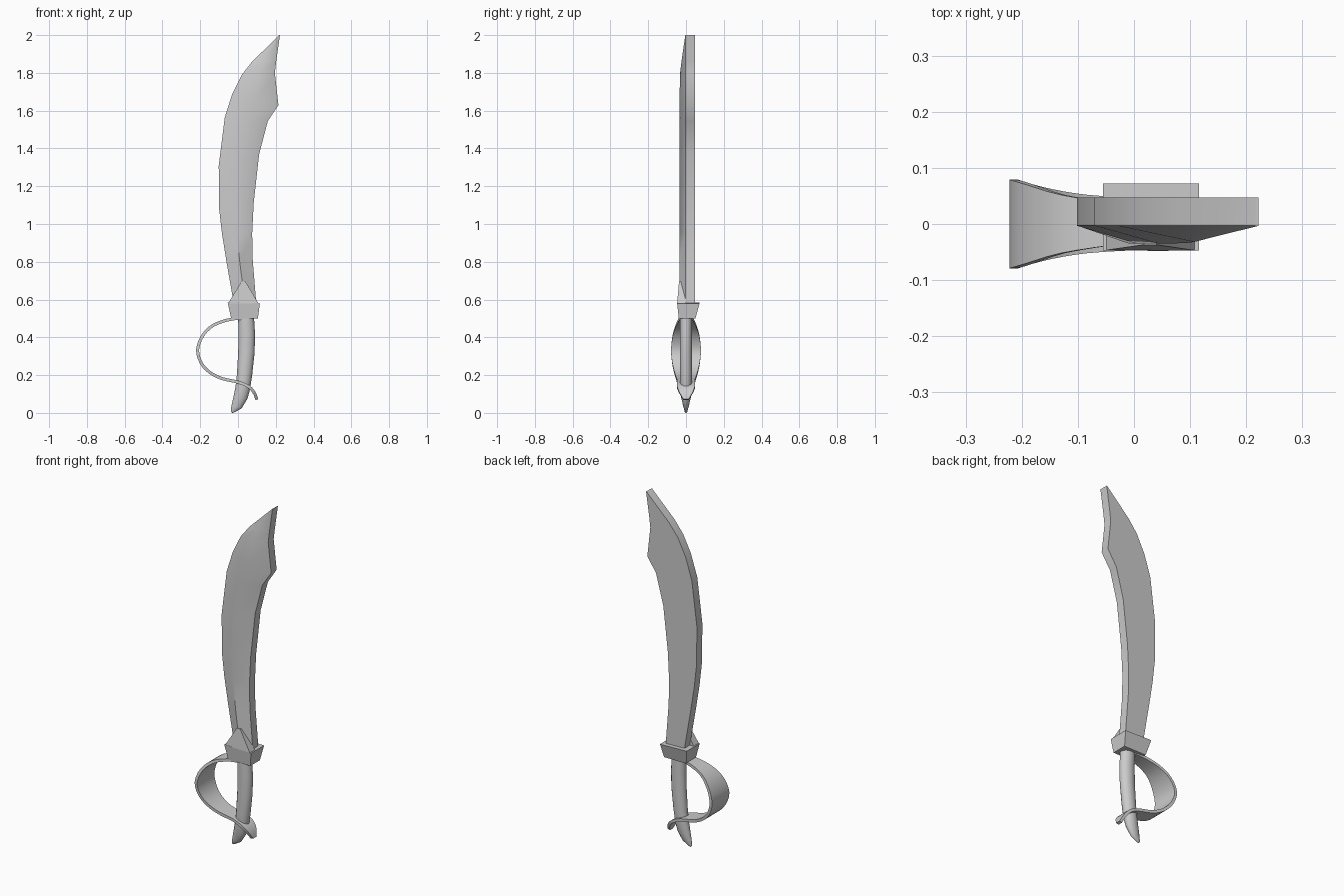
import bpy, bmesh, math
from mathutils import Vector

if "Cube" in bpy.data.objects:
    bpy.data.objects.remove(bpy.data.objects["Cube"])


def make(name, verts, faces, angle=None):
    me = bpy.data.meshes.new(name)
    me.from_pydata([tuple(v) for v in verts], [], faces)
    bm = bmesh.new()
    bm.from_mesh(me)
    bmesh.ops.remove_doubles(bm, verts=bm.verts, dist=1e-5)
    bmesh.ops.recalc_face_normals(bm, faces=bm.faces)
    bm.to_mesh(me)
    bm.free()
    ob = bpy.data.objects.new(name, me)
    bpy.context.collection.objects.link(ob)
    if angle:
        bpy.ops.object.select_all(action='DESELECT')
        ob.select_set(True)
        bpy.context.view_layer.objects.active = ob
        bpy.ops.object.shade_smooth_by_angle(angle=math.radians(angle))
    return ob


def loft(name, rings, angle=None):
    """Skin equal-sized rings and cap both ends."""
    n = len(rings[0])
    verts = [v for r in rings for v in r]
    faces = [(i * n + j, i * n + (j + 1) % n, (i + 1) * n + (j + 1) % n, (i + 1) * n + j)
             for i in range(len(rings) - 1) for j in range(n)]
    faces += [tuple(range(n)), tuple(range(len(verts) - n, len(verts)))]
    return make(name, verts, faces, angle)


def smooth_path(pts, sub):
    """Catmull-Rom through points."""
    p = [Vector(q) for q in pts]
    p = [2 * p[0] - p[1]] + p + [2 * p[-1] - p[-2]]
    out = []
    for i in range(1, len(p) - 2):
        a, b, c, d = p[i - 1:i + 3]
        for k in range(sub):
            t = k / sub
            out.append(0.5 * (2 * b + (c - a) * t + (2 * a - 5 * b + 4 * c - d) * t ** 2
                              + (3 * b - a - 3 * c + d) * t ** 3))
    return out + [p[-2]]


# Blade: flat back, front rising to a soft ridge (left x, z, right x, z, ridge y)
stations = [(-.015, .52, .097, .52, -.035), (-.026, .60, .095, .60, -.035),
            (-.061, .80, .078, .81, -.035), (-.085, .95, .075, .95, -.035),
            (-.101, 1.09, .083, 1.11, -.035), (-.102, 1.31, .112, 1.37, -.035),
            (-.07, 1.565, .158, 1.545, -.035), (-.03, 1.69, .214, 1.63, -.034),
            (.02, 1.79, .195, 1.80, -.032), (.075, 1.86, .202, 1.86, -.024),
            (.216, 1.997, .222, 2.0, -.004)]
BACK, EDGE = .047, -.003
rings = [[(lx, BACK, lz), (lx, EDGE, lz), ((lx + rx) / 2, ry, (lz + rz) / 2),
          (rx, EDGE, rz), (rx, BACK, rz)] for lx, lz, rx, rz, ry in stations]
loft("blade", rings, 45)


# Crossguard: tapered block
def rect(x0, x1, y0, y1, z0, z1):
    return [(x0, y0, z0), (x1, y0, z1), (x1, y1, z1), (x0, y1, z0)]


loft("crossguard", [rect(-.036, .105, -.038, .05, .50, .50),
                    rect(-.055, .116, -.047, .072, .585, .58)])

# Pointed langet rising from the guard onto the blade front
make("langet", [(-.052, -.047, .58), (.108, -.047, .58), (.108, 0, .58), (-.052, 0, .58),
                (.018, -.037, .695), (.04, -.037, .695), (.04, 0, .695), (.018, 0, .695)],
     [(0, 1, 2, 3), (4, 5, 6, 7), (0, 1, 5, 4), (1, 2, 6, 5), (2, 3, 7, 6), (3, 0, 4, 7)])

# Grip: curved oval tube ending in a beaked pommel (left x, z, right x, z, half depth)
grip = [(0, .52, .084, .52, .033), (.003, .42, .09, .42, .033), (.001, .32, .088, .32, .033),
        (-.006, .20, .075, .20, .033), (-.013, .14, .063, .12, .031),
        (-.025, .08, .05, .075, .025), (-.034, .04, .02, .025, .014),
        (-.038, .012, -.02, .002, .007), (-.037, .006, -.032, .0, .004)]
SIDES = 16
rings = []
for lx, lz, rx, rz, h in grip:
    ring = []
    for k in range(SIDES):
        a = math.tau * k / SIDES
        t = .5 + .5 * math.cos(a)
        ring.append((lx + (rx - lx) * t, h * math.sin(a), lz + (rz - lz) * t))
    rings.append(ring)
loft("grip", rings, 40)

# Knuckle guard: swept ribbon (x, z, half width), widest at the outer bend
ribbon = [(.03, .502, .03), (-.04, .495, .038), (-.127, .466, .052), (-.185, .412, .07),
          (-.214, .335, .079), (-.195, .265, .073), (-.15, .215, .062), (-.085, .182, .052),
          (0, .163, .047), (.055, .14, .048), (.085, .108, .036), (.1, .07, .014)]
path = smooth_path(ribbon, 3)
T = .008
rings = []
for i, p in enumerate(path):
    d = path[min(i + 1, len(path) - 1)] - path[max(i - 1, 0)]
    n = Vector((-d.y, d.x)).normalized() * T
    rings.append([(p.x + s * n.x, y * p.z, p.y + s * n.y)
                  for s, y in ((-1, -1), (1, -1), (1, 1), (-1, 1))])
loft("knuckle_guard", rings, 35)
